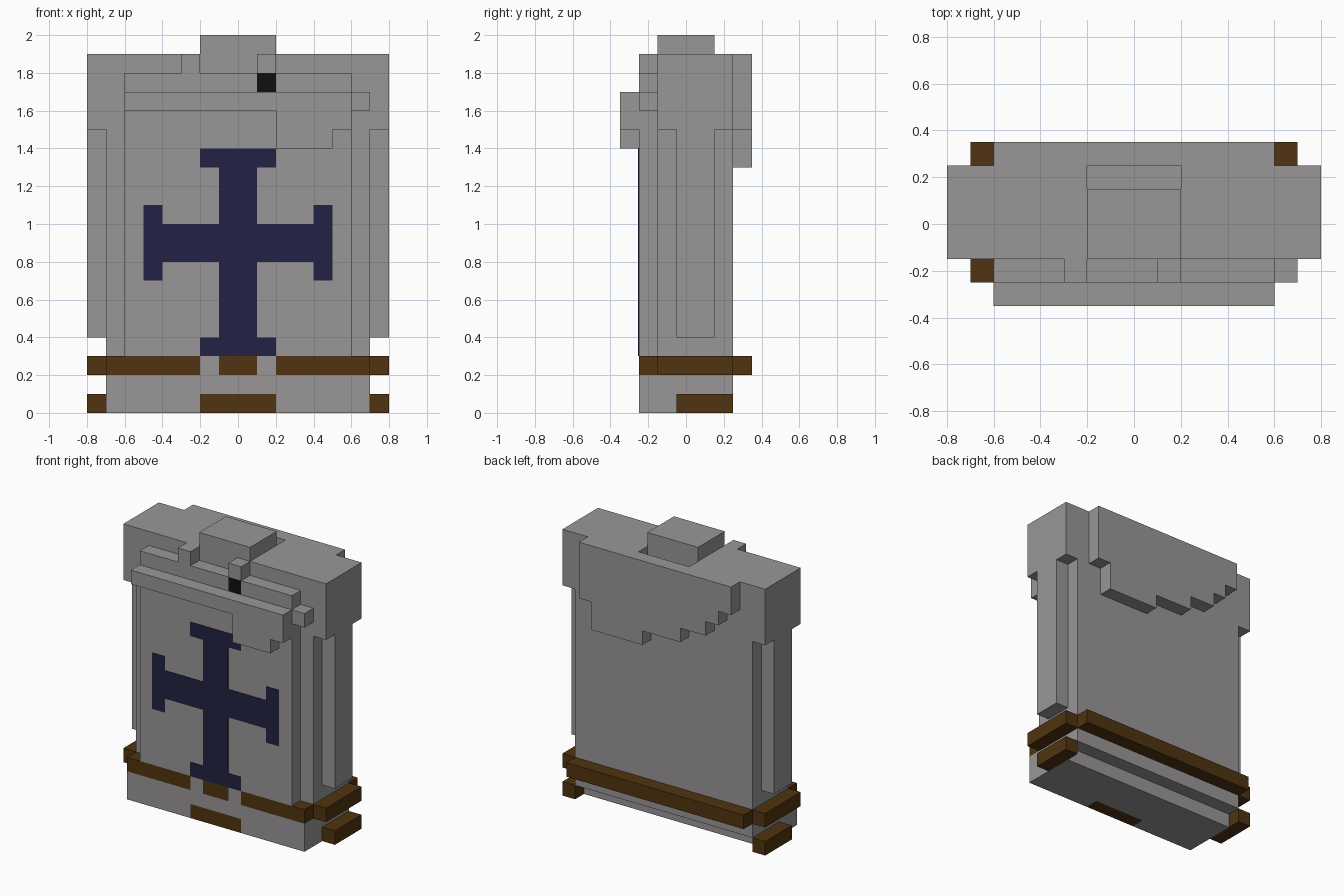
import bpy
import bmesh

cube = bpy.data.objects.get("Cube")
if cube:
    bpy.data.objects.remove(cube, do_unlink=True)


def material(name, rgb):
    m = bpy.data.materials.new(name)
    m.use_nodes = True
    m.diffuse_color = (*rgb, 1)
    bsdf = next(n for n in m.node_tree.nodes if n.type == 'BSDF_PRINCIPLED')
    bsdf.inputs["Base Color"].default_value = (*rgb, 1)
    return m


GREY = material("cloth grey", (0.32, 0.305, 0.31))
BROWN = material("leather brown", (0.08, 0.034, 0.005))
NAVY = material("emblem navy", (0.016, 0.016, 0.058))
BLACK = material("clasp black", (0.005, 0.005, 0.005))


def panel(name, outline, y, mat):
    """Extrude an outline of (x, z) points from y[0] to y[1]."""
    bm = bmesh.new()
    face = bm.faces.new([bm.verts.new((px, y[0], pz)) for px, pz in outline])
    ext = bmesh.ops.extrude_face_region(bm, geom=[face])
    verts = [v for v in ext["geom"] if isinstance(v, bmesh.types.BMVert)]
    bmesh.ops.translate(bm, verts=verts, vec=(0, y[1] - y[0], 0))
    bmesh.ops.recalc_face_normals(bm, faces=bm.faces)
    mesh = bpy.data.meshes.new(name)
    bm.to_mesh(mesh)
    bm.free()
    mesh.materials.append(mat)
    obj = bpy.data.objects.new(name, mesh)
    bpy.context.collection.objects.link(obj)
    return obj


def block(name, x, y, z, mat=GREY):
    return panel(name, [(x[0], z[0]), (x[1], z[0]), (x[1], z[1]), (x[0], z[1])], y, mat)


def pair(name, x, y, z, mat=GREY):
    """A block on the +x side and its mirror image."""
    block("left_" + name, x, y, z, mat)
    block("right_" + name, (-x[1], -x[0]), y, z, mat)


DEPTH = (-0.15, 0.25)   # torso depth
FRONT = (-0.25, -0.15)  # tunic front layer

# Torso, base and neck, with a notch behind the neck
block("torso", (-0.7, 0.7), DEPTH, (0.1, 1.8))
block("base", (-0.7, 0.7), (-0.15, 0.15), (0, 0.1))
pair("upper_chest", (0.2, 0.7), DEPTH, (1.8, 1.9))
block("neck", (-0.2, 0.2), (-0.15, 0.15), (1.8, 2.0))

# Shoulders and narrow side strips
pair("shoulder", (0.7, 0.8), DEPTH, (1.5, 1.9))
pair("side_strip", (0.7, 0.8), (-0.05, 0.15), (0.4, 1.5))

# Tunic front and skirt
block("tunic_front_low", (-0.6, 0.6), FRONT, (0.3, 1.7))
block("tunic_front_top_right", (-0.6, 0.1), FRONT, (1.7, 1.8))
block("tunic_front_top_left", (0.2, 0.6), FRONT, (1.7, 1.8))
block("skirt_front", (-0.7, 0.7), FRONT, (0.1, 0.2))
pair("skirt_hem", (0.2, 0.7), FRONT, (0, 0.1))
block("hem_patch", (-0.2, 0.2), FRONT, (0, 0.1), BROWN)

# Belt with two gaps at the front
pair("belt_front", (0.2, 0.7), FRONT, (0.2, 0.3), BROWN)
pair("belt_gap", (0.1, 0.2), FRONT, (0.2, 0.3))
block("belt_buckle", (-0.1, 0.1), FRONT, (0.2, 0.3), BROWN)
pair("belt_side", (0.7, 0.8), DEPTH, (0.2, 0.3), BROWN)
block("belt_back", (-0.7, 0.7), (0.25, 0.35), (0.2, 0.3), BROWN)
pair("hem_side", (0.7, 0.8), (-0.05, 0.25), (0, 0.1), BROWN)

# Clasp and small tabs on the collar
block("clasp", (0.1, 0.2), FRONT, (1.7, 1.8), BLACK)
block("clasp_tab", (0.1, 0.2), FRONT, (1.8, 1.9))
block("collar_tab", (-0.3, -0.2), FRONT, (1.8, 1.9))
block("collar_end", (0.6, 0.7), FRONT, (1.6, 1.7))

# Scarf across the chest
panel("chest_scarf", [(-0.6, 1.7), (-0.6, 1.6), (0.2, 1.6), (0.2, 1.4), (0.5, 1.4),
                      (0.5, 1.5), (0.6, 1.5), (0.6, 1.7)], (-0.35, -0.25), GREY)

# Stepped hood hanging on the back: (x edge, lower height) from left to right
steps = [(0.6, 1.5), (0.5, 1.3), (0.1, 1.4), (-0.2, 1.5), (-0.4, 1.6), (-0.5, 1.7)]
outline = [(0.6, 1.9)]
for i, (x, z) in enumerate(steps):
    x_end = steps[i + 1][0] if i + 1 < len(steps) else -0.6
    outline += [(x, z), (x_end, z)]
outline.append((-0.6, 1.9))
panel("back_hood", outline, (0.25, 0.35), GREY)

# Cross emblem: half outline mirrored
half = [(0.2, 0.3), (0.2, 0.4), (0.1, 0.4), (0.1, 0.8), (0.4, 0.8), (0.4, 0.7), (0.5, 0.7),
        (0.5, 1.1), (0.4, 1.1), (0.4, 1.0), (0.1, 1.0), (0.1, 1.3), (0.2, 1.3), (0.2, 1.4)]
panel("cross_emblem", half + [(-x, z) for x, z in reversed(half)], (-0.254, -0.25), NAVY)
